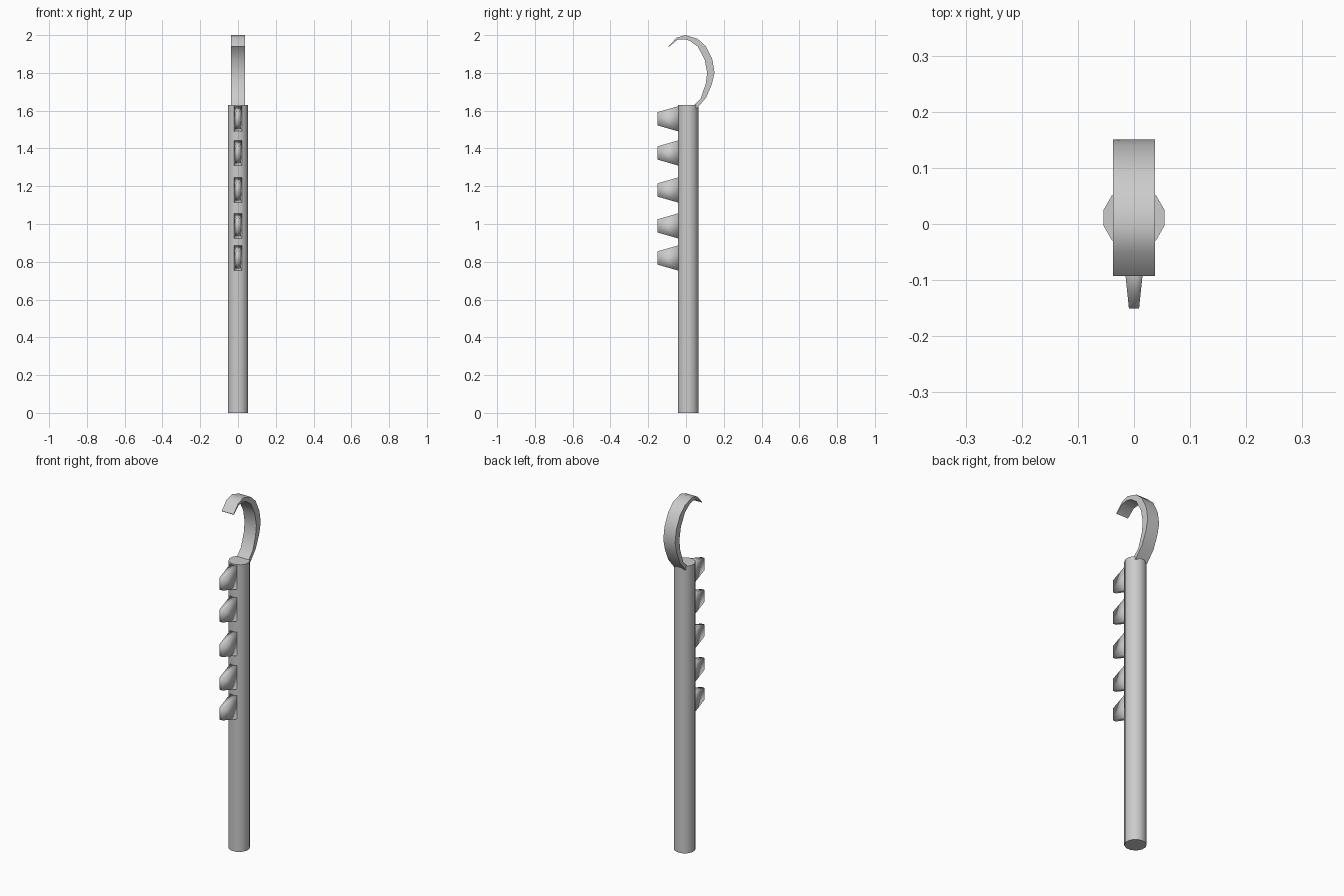
import bpy, bmesh, math
from mathutils import Matrix, Vector

old = bpy.data.objects.get("Cube")
if old:
    bpy.data.objects.remove(old, do_unlink=True)

GREY = (0.6, 0.6, 0.6, 1)
mat = bpy.data.materials.new("light grey")
mat.use_nodes = True
mat.diffuse_color = GREY
mat.node_tree.nodes["Principled BSDF"].inputs["Base Color"].default_value = GREY


def finish(bm, name, angle):
    bmesh.ops.recalc_face_normals(bm, faces=bm.faces)
    mesh = bpy.data.meshes.new(name)
    bm.to_mesh(mesh)
    bm.free()
    mesh.materials.append(mat)
    obj = bpy.data.objects.new(name, mesh)
    bpy.context.collection.objects.link(obj)
    bpy.ops.object.select_all(action='DESELECT')
    obj.select_set(True)
    bpy.context.view_layer.objects.active = obj
    bpy.ops.object.shade_smooth_by_angle(angle=math.radians(angle))
    return obj


# Shaft: twelve-sided rod
HEIGHT, RADIUS, SHAFT_Y = 1.63, 0.056, 0.011
bm = bmesh.new()
bmesh.ops.create_cone(bm, cap_ends=True, segments=12, radius1=RADIUS, radius2=RADIUS, depth=HEIGHT,
                      matrix=Matrix.Translation((0, SHAFT_Y, HEIGHT / 2)) @ Matrix.Rotation(math.radians(15), 4, 'Z'))
finish(bm, "shaft", 40)

# Hook: side profile given a width, tapering to a thin tip
outer = [(0.056, 1.61), (0.107, 1.67), (0.137, 1.74), (0.151, 1.80), (0.14, 1.87),
         (0.106, 1.94), (0.062, 1.98), (-0.004, 2.0), (-0.05, 1.986), (-0.093, 1.94)]
inner = [(0.034, 1.62), (0.078, 1.665), (0.104, 1.74), (0.112, 1.80), (0.099, 1.87),
         (0.062, 1.94), (0.02, 1.97), (-0.008, 1.978), (-0.046, 1.975), (-0.091, 1.937)]
HALF = 0.037
bm = bmesh.new()
rings = [[bm.verts.new((x, *p)) for x, p in ((-HALF, o), (HALF, o), (HALF, i), (-HALF, i))]
         for o, i in zip(outer, inner)]
for a, b in zip(rings, rings[1:]):
    for k in range(4):
        n = (k + 1) % 4
        bm.faces.new((a[k], a[n], b[n], b[k]))
bm.faces.new(rings[0])
bm.faces.new(rings[-1])
finish(bm, "hook", 40)

# Teeth: tapered blocks along the front
for number, z in enumerate((1.557, 1.376, 1.18, 0.99, 0.82), 1):
    bm = bmesh.new()
    bmesh.ops.create_cube(bm, size=1)
    for v in bm.verts:
        tip = v.co.y < 0
        half_x, half_z = (0.009, 0.035) if tip else (0.021, 0.068)
        v.co = Vector((math.copysign(half_x, v.co.x), -0.151 if tip else -0.036,
                       z + math.copysign(half_z, v.co.z)))
    finish(bm, f"tooth_{number}", 180)
